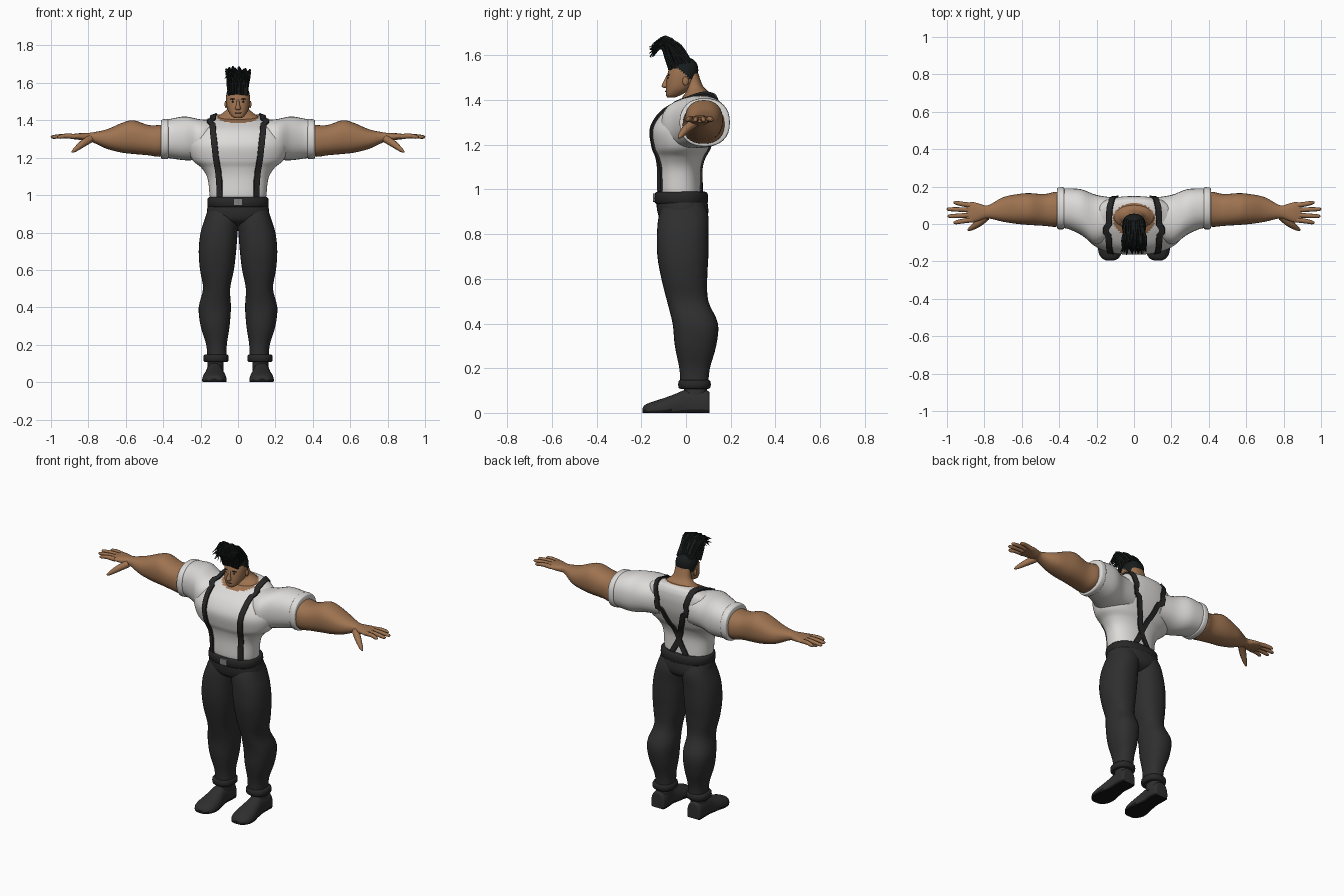
import bpy, bmesh, math, random
from mathutils import Vector, Matrix
from mathutils.bvhtree import BVHTree

random.seed(4)
cube = bpy.data.objects.get("Cube")
if cube:
    bpy.data.objects.remove(cube)


def material(name, r, g, b):
    m = bpy.data.materials.new(name)
    m.use_nodes = True
    m.diffuse_color = (r, g, b, 1)
    m.node_tree.nodes["Principled BSDF"].inputs["Base Color"].default_value = (r, g, b, 1)
    return m


SKIN = material("skin", .34, .17, .08)
SHIRT = material("shirt_white", .72, .71, .69)
CLOTH = material("trouser_charcoal", .028, .028, .029)
STRAP = material("strap_black", .02, .02, .021)
HAIR = material("hair_black", .009, .011, .011)
SOLE = material("sole_black", .008, .008, .008)
METAL = material("buckle_grey", .22, .22, .22)
LIP = material("lip_brown", .15, .06, .035)


def build(name, verts, faces, mats, rule=None, pair=False):
    """Make a smooth mesh object, or a left and right pair of them."""
    for suffix, sx in ((("_left", 1), ("_right", -1)) if pair else (("", 1),)):
        mesh = bpy.data.meshes.new(name + suffix)
        mesh.from_pydata([(sx * v[0], v[1], v[2]) for v in verts], [], faces)
        bm = bmesh.new()
        bm.from_mesh(mesh)
        bmesh.ops.recalc_face_normals(bm, faces=bm.faces)
        for f in bm.faces:
            f.smooth = True
            if rule:
                f.material_index = rule(f.calc_center_median())
        bm.to_mesh(mesh)
        bm.free()
        mesh.set_sharp_from_angle(angle=math.radians(50))
        for m in mats:
            mesh.materials.append(m)
        ob = bpy.data.objects.new(name + suffix, mesh)
        bpy.context.scene.collection.objects.link(ob)


def smooth(rows, n):
    """Catmull-Rom interpolation through rows of numbers."""
    out = []
    for i in range(len(rows) - 1):
        a, b, c, d = (rows[max(0, min(len(rows) - 1, i + k))] for k in (-1, 0, 1, 2))
        for s in range(n):
            t = s / n
            out.append([q + t / 2 * (r - p + t * (2*p - 5*q + 4*r - s4 + t * (3*q - p - 3*r + s4)))
                        for p, q, r, s4 in zip(a, b, c, d)])
    return out + [list(rows[-1])]


def skin_rings(rings):
    """Join equal closed rings into a capped tube."""
    n = len(rings[0])
    faces = [(i*n + j, i*n + (j+1) % n, (i+1)*n + (j+1) % n, (i+1)*n + j)
             for i in range(len(rings) - 1) for j in range(n)]
    faces += [tuple(range(n)), tuple(range((len(rings) - 1) * n, len(rings) * n))]
    return [v for r in rings for v in r], faces


def loft(rows, axis="z", power=2.3, seg=32, steps=4, floor=False):
    """Rows are (position, low a, high a, low b, high b) across the axis."""
    rings = []
    for t, a0, a1, b0, b1 in smooth(rows, steps):
        ring = []
        for j in range(seg):
            c, s = math.cos(math.tau * j / seg), math.sin(math.tau * j / seg)
            a = (a0 + a1) / 2 + (a1 - a0) / 2 * math.copysign(abs(c) ** (2 / power), c)
            b = (b0 + b1) / 2 + (b1 - b0) / 2 * math.copysign(abs(s) ** (2 / power), s)
            b = max(b, 0) if floor else b
            ring.append({"z": (a, b, t), "x": (t, a, b), "y": (a, t, b)}[axis])
        rings.append(ring)
    return skin_rings(rings)


def sym(rows):
    return [(z, -w, w, f, b) for z, w, f, b in rows]


def tube(points, radii, seg=8, steps=3):
    rows = smooth([(*p, r) for p, r in zip(points, radii)], steps)
    pts = [Vector(r[:3]) for r in rows]
    rings = []
    for i, p in enumerate(pts):
        q = (pts[min(i + 1, len(pts) - 1)] - pts[max(i - 1, 0)]).to_track_quat("Z", "Y")
        rings.append([p + q @ Vector((math.cos(math.tau*j/seg), math.sin(math.tau*j/seg), 0)) * rows[i][3]
                      for j in range(seg)])
    return skin_rings(rings)


def ball(name, centre, radii, mat, pair=False):
    bm = bmesh.new()
    bmesh.ops.create_uvsphere(bm, u_segments=16, v_segments=10, radius=1,
                              matrix=Matrix.Translation(centre) @ Matrix.Diagonal((*radii, 1)))
    bm.verts.index_update()
    verts = [v.co.copy() for v in bm.verts]
    faces = [[v.index for v in f.verts] for f in bm.faces]
    bm.free()
    build(name, verts, faces, [mat], pair=pair)


# Shirt body, with the open neckline showing skin
torso = loft(sym([(.96, .148, -.12, .07), (1.0, .152, -.13, .068), (1.09, .163, -.13, .066),
                  (1.145, .195, -.138, .08), (1.19, .245, -.154, .105), (1.27, .268, -.163, .135),
                  (1.34, .25, -.125, .148), (1.385, .205, -.062, .148), (1.41, .16, -.008, .142),
                  (1.428, .12, .04, .13), (1.436, .05, .06, .11)]), seg=72, steps=6)
build("shirt_body", *torso, [SHIRT, SKIN],
      rule=lambda c: int(c.z > 1.34 and (c.x / .112) ** 2 + ((c.y - .025) / .088) ** 2 < 1))

# Sleeves with rolled cuffs
sleeve = loft([(.1, -.06, .14, 1.2, 1.4), (.2, -.11, .155, 1.19, 1.405), (.28, -.06, .185, 1.186, 1.42),
               (.35, -.027, .19, 1.195, 1.41), (.395, -.02, .188, 1.2, 1.4)], "x")
build("sleeve", *sleeve, [SHIRT], pair=True)
build("sleeve_cuff", *loft([(.372, -.02, .188, 1.2, 1.402), (.378, -.028, .196, 1.193, 1.408),
                            (.405, -.028, .195, 1.193, 1.404), (.411, -.02, .188, 1.2, 1.397)], "x"),
      [SHIRT], pair=True)

# Arms, palms and fingers
build("arm", *loft([(.36, -.005, .17, 1.22, 1.385), (.42, -.015, .172, 1.205, 1.375),
                    (.48, -.01, .16, 1.213, 1.375), (.56, -.005, .165, 1.22, 1.4),
                    (.62, 0, .16, 1.227, 1.386), (.7, .012, .143, 1.247, 1.352),
                    (.78, .03, .1, 1.283, 1.335), (.82, .02, .107, 1.29, 1.332),
                    (.86, .008, .117, 1.297, 1.33), (.895, .012, .113, 1.3, 1.324)], "x"), [SKIN], pair=True)
for label, y0, y1, tip in (("index", .022, .008, .965), ("middle", .048, .042, .995),
                           ("ring", .075, .079, 1.0), ("little", .1, .114, .965)):
    path = [(.87, y0, 1.313), (.92, (y0 + y1) / 2, 1.316), (tip - .012, y1, 1.311), (tip, y1, 1.309)]
    build(label + "_finger", *tube(path, (.014, .0125, .01, .004)), [SKIN], pair=True)
build("thumb", *tube([(.79, .04, 1.3), (.83, .005, 1.275), (.872, -.024, 1.242), (.888, -.033, 1.23)],
                     (.022, .02, .012, .004)), [SKIN], pair=True)

# Trousers, waistband and buckle
build("trouser_leg", *loft([(.13, .06, .165, -.025, .1), (.2, .06, .17, -.03, .107),
                            (.3, .045, .2, -.05, .135), (.4, .038, .21, -.06, .143),
                            (.5, .042, .187, -.085, .1), (.6, .022, .203, -.11, .095),
                            (.7, .01, .21, -.128, .1), (.8, .002, .2, -.13, .1),
                            (.88, -.005, .175, -.122, .1), (.94, 0, .155, -.1, .08)]), [CLOTH], pair=True)
build("trouser_hips", *loft(sym([(.835, .06, -.06, .05), (.86, .14, -.11, .088), (.9, .166, -.128, .1),
                                 (.96, .158, -.134, .094)])), [CLOTH])
build("waistband", *loft(sym([(.935, .152, -.13, .09), (.943, .163, -.14, .098), (.982, .162, -.139, .097),
                              (.99, .15, -.128, .085)]), steps=2, seg=48), [STRAP])
build("belt_buckle", *loft([(-.148, -.024, .024, .945, .983), (-.13, -.024, .024, .945, .983)],
                           "y", power=8, steps=1), [METAL])

# Ankle straps, ankles and shoes
build("ankle_strap", *loft([(.108, .06, .175, -.025, .1), (.114, .051, .184, -.034, .11),
                            (.14, .051, .184, -.034, .11), (.148, .06, .175, -.025, .1)], steps=2),
      [STRAP], pair=True)
build("ankle", *loft([(.06, .078, .165, -.01, .095), (.14, .076, .16, -.01, .092)]), [CLOTH], pair=True)
build("shoe", *loft([(.106, .09, .16, -.03, .08), (.1, .08, .17, -.04, .098), (.06, .076, .172, -.04, .106),
                     (0, .08, .172, -.04, .104), (-.05, .07, .18, -.04, .084), (-.1, .062, .19, -.04, .066),
                     (-.15, .065, .19, -.03, .05), (-.183, .083, .172, -.02, .036),
                     (-.195, .108, .148, -.01, .02)], "y", floor=True),
      [CLOTH, SOLE], rule=lambda c: int(c.z < .012), pair=True)

# Neck and head, hairline rising towards the forehead
build("neck", *loft(sym([(1.37, .12, -.04, .1), (1.415, .112, -.015, .108), (1.437, .085, 0, .1),
                         (1.465, .056, 0, .075), (1.52, .048, -.01, .055)])), [SKIN])
head = loft(sym([(1.412, .02, -.084, -.05), (1.424, .036, -.09, -.02), (1.45, .053, -.09, .02),
                 (1.48, .061, -.088, .042), (1.52, .064, -.082, .054), (1.555, .058, -.07, .052),
                 (1.58, .04, -.05, .035), (1.593, .012, -.02, .005)]), seg=48, steps=5)
build("head", *head, [SKIN, HAIR], rule=lambda c: int(c.z > 1.54 - max(0, c.y + .03) * .95))
build("nose", *loft(sym([(1.454, .01, -.098, -.07), (1.463, .015, -.109, -.07), (1.485, .009, -.1, -.07),
                         (1.512, .006, -.086, -.07)]), seg=16), [SKIN])
ball("ear", (.064, -.002, 1.485), (.008, .014, .02), SKIN, True)
ball("brow", (.026, -.077, 1.513), (.017, .007, .0035), HAIR, True)
ball("eye", (.025, -.079, 1.499), (.011, .005, .004), HAIR, True)
ball("mouth", (0, -.088, 1.439), (.019, .006, .0035), LIP)

# Tall tuft of hair, rooted on the crown and arching forward
back_path = [Vector(p) for p in ((0, .018, 1.575), (0, -.03, 1.64), (0, -.085, 1.678), (0, -.145, 1.655))]
front_path = [Vector(p) for p in ((0, -.07, 1.54), (0, -.086, 1.6), (0, -.11, 1.642), (0, -.16, 1.605))]
tuft = ([], [])
for row in range(6):
    for col in range(9):
        side = (col / 4 - 1) * .046
        path = []
        for k, (b, f) in enumerate(zip(back_path, front_path)):
            jitter = Vector([random.uniform(-1, 1) for _ in "xyz"]) * .006 * k
            path.append(b.lerp(f, row / 5) + jitter * .8 + Vector((side * (1 + k * .09), 0, -abs(side) * .1)))
        verts, faces = tube(path, (.009, .009, .007, .0012), seg=6)
        base = len(tuft[0])
        tuft[0].extend(verts)
        tuft[1].extend(tuple(i + base for i in f) for f in faces)
build("hair_tuft", *tuft, [HAIR])

# Braces laid on the shirt, crossing low on the back
offset = len(torso[0])
shirt_tree = BVHTree.FromPolygons([Vector(v) for v in torso[0] + sleeve[0]],
                                  torso[1] + [tuple(i + offset for i in f) for f in sleeve[1]])
guide = smooth([(.115, -.15, .985), (.115, -.15, 1.1), (.125, -.18, 1.2), (.134, -.19, 1.28),
                (.14, -.14, 1.36), (.142, -.04, 1.44), (.142, .08, 1.46), (.135, .17, 1.43),
                (.115, .19, 1.36), (.085, .18, 1.28), (.04, .14, 1.16), (.0, .11, 1.08), (-.055, .1, .985)], 5)
hits = []
for g in map(Vector, guide):
    point, normal, _, _ = shirt_tree.find_nearest(g)
    hits.append((point, normal if normal.dot(g - point) > 0 else -normal))
rings = []
for i, (p, n) in enumerate(hits):
    along = hits[min(i + 1, len(hits) - 1)][0] - hits[max(i - 1, 0)][0]
    across = along.cross(n).normalized() * .016
    rings.append([p + across - n * .006, p + across + n * .008, p - across + n * .008, p - across - n * .006])
build("brace_strap", *skin_rings(rings), [STRAP], pair=True)
